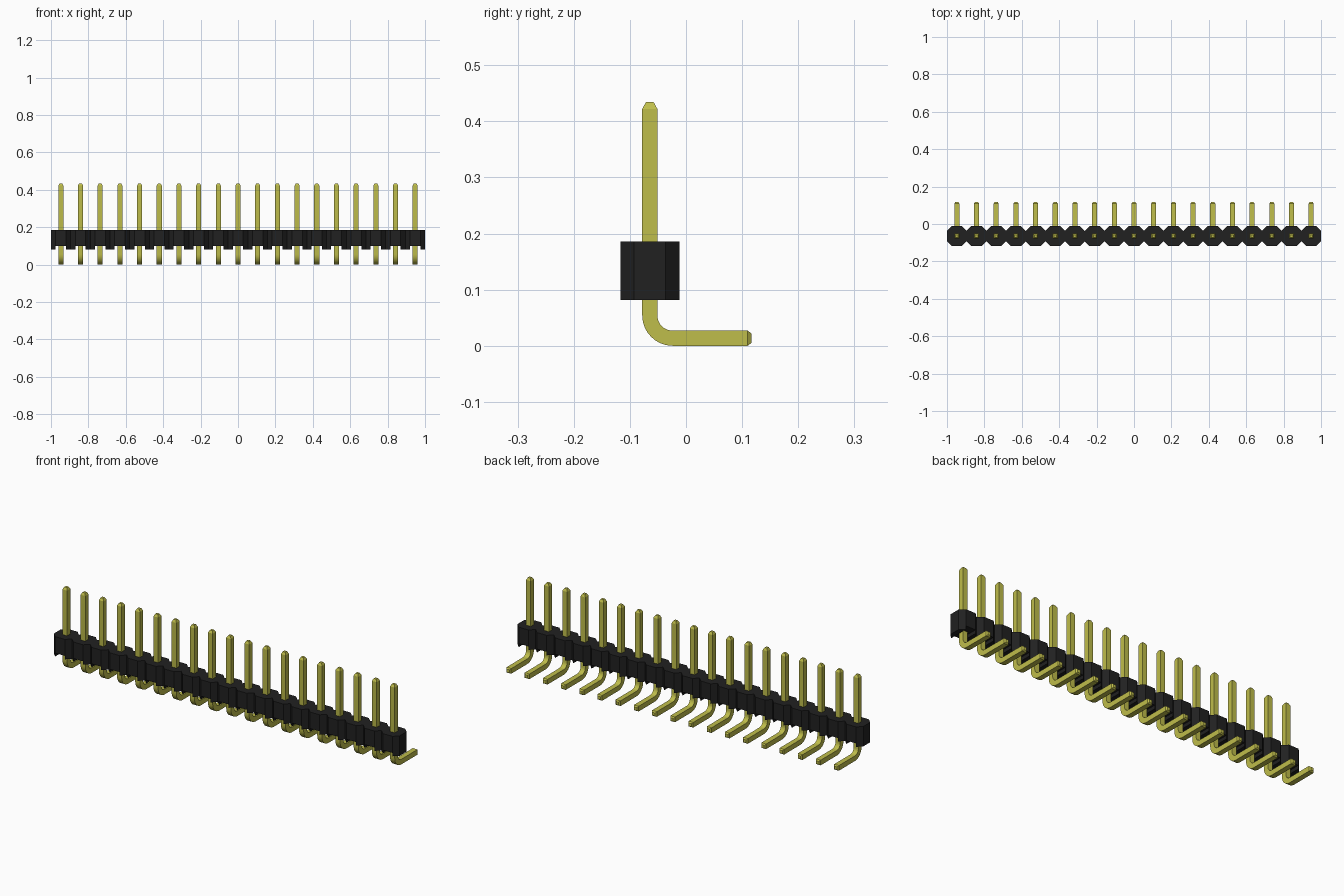
import bpy, bmesh, math
from mathutils import Vector

if "Cube" in bpy.data.objects:
    bpy.data.objects.remove(bpy.data.objects["Cube"], do_unlink=True)

COUNT = 19
PITCH = 2 / COUNT
HALF = PITCH / 2        # half a housing cell
FLAT = 0.028            # half of a cell's flat side
ROW_Y = -0.0645         # line of upright pins
BOTTOM, CHANNEL, TOP = 0.082, 0.1, 0.186
PIN = 0.0135            # half thickness of a pin
centres = [(i - (COUNT - 1) / 2) * PITCH for i in range(COUNT)]


def material(name, colour, roughness):
    mat = bpy.data.materials.new(name)
    mat.use_nodes = True
    mat.diffuse_color = colour
    bsdf = next(n for n in mat.node_tree.nodes if n.type == "BSDF_PRINCIPLED")
    bsdf.inputs["Base Color"].default_value = colour
    bsdf.inputs["Roughness"].default_value = roughness
    return mat


def to_mesh(bm, name, mat):
    bmesh.ops.recalc_face_normals(bm, faces=bm.faces)
    mesh = bpy.data.meshes.new(name)
    bm.to_mesh(mesh)
    bm.free()
    mesh.materials.append(mat)
    return mesh


def add_object(name, mesh, location=(0, 0, 0)):
    obj = bpy.data.objects.new(name, mesh)
    obj.location = location
    bpy.context.collection.objects.link(obj)
    return obj


def extrude_down(bm, faces, depth, keep):
    geom = bmesh.ops.extrude_face_region(bm, geom=faces, use_keep_orig=keep)["geom"]
    verts = [g for g in geom if isinstance(g, bmesh.types.BMVert)]
    bmesh.ops.translate(bm, verts=verts, vec=(0, 0, -depth))
    return [g for g in geom if isinstance(g, bmesh.types.BMFace)]


black = material("black plastic", (0.015, 0.015, 0.015, 1), 0.6)
gold = material("gold metal", (0.52, 0.51, 0.07, 1), 0.4)

# Housing: a row of octagonal cells with a channel under every pin
bm = bmesh.new()
middle = [(-FLAT, -HALF), (FLAT, -HALF), (FLAT, HALF), (-FLAT, HALF)]
wedge = [(FLAT, -HALF), (HALF, -FLAT), (HALF, FLAT), (FLAT, HALF)]
mirrored = [(-x, y) for x, y in reversed(wedge)]
for cx in centres:
    for outline in (middle, wedge, mirrored):
        bm.faces.new([bm.verts.new((cx + x, ROW_Y + y, TOP)) for x, y in outline])
bmesh.ops.remove_doubles(bm, verts=bm.verts, dist=0.0005)
under = extrude_down(bm, bm.faces[:], TOP - CHANNEL, True)
feet = [f for f in under
        if min(abs(f.calc_center_median().x - cx) for cx in centres) > FLAT / 2]
extrude_down(bm, feet, CHANNEL - BOTTOM, False)
add_object("housing", to_mesh(bm, "housing", black))

# Pin: square section swept down, round the bend and backwards
bend = PIN * 3                     # centre line radius of the bend
rings = [(0, 0.434, 0, 0.007), (0, 0.422, 0, PIN)]
for i in range(9):
    a = math.radians(90) * i / 8
    rings.append((bend * (1 - math.cos(a)), PIN + bend * (1 - math.sin(a)), a, PIN))
end = 0.117 - ROW_Y
rings += [(end - 0.007, PIN, math.pi / 2, PIN), (end, PIN, math.pi / 2, 0.008)]

bm = bmesh.new()
loops = []
for y, z, angle, half in rings:
    across = Vector((0, math.cos(angle), math.sin(angle))) * half
    side = Vector((half, 0, 0))
    centre = Vector((0, y, z))
    loops.append([bm.verts.new(centre + side * sx + across * sy)
                  for sx, sy in ((-1, -1), (1, -1), (1, 1), (-1, 1))])
for a, b in zip(loops, loops[1:]):
    for k in range(4):
        n = (k + 1) % 4
        bm.faces.new((a[k], a[n], b[n], b[k]))
bm.faces.new(loops[0])
bm.faces.new(loops[-1])
pin_mesh = to_mesh(bm, "pin", gold)
pins = [add_object(f"pin_{i + 1}", pin_mesh, (cx, ROW_Y, 0)) for i, cx in enumerate(centres)]

# Smooth bend, crisp edges
bpy.ops.object.select_all(action="DESELECT")
pins[0].select_set(True)
bpy.context.view_layer.objects.active = pins[0]
bpy.ops.object.shade_smooth_by_angle(angle=math.radians(25))
